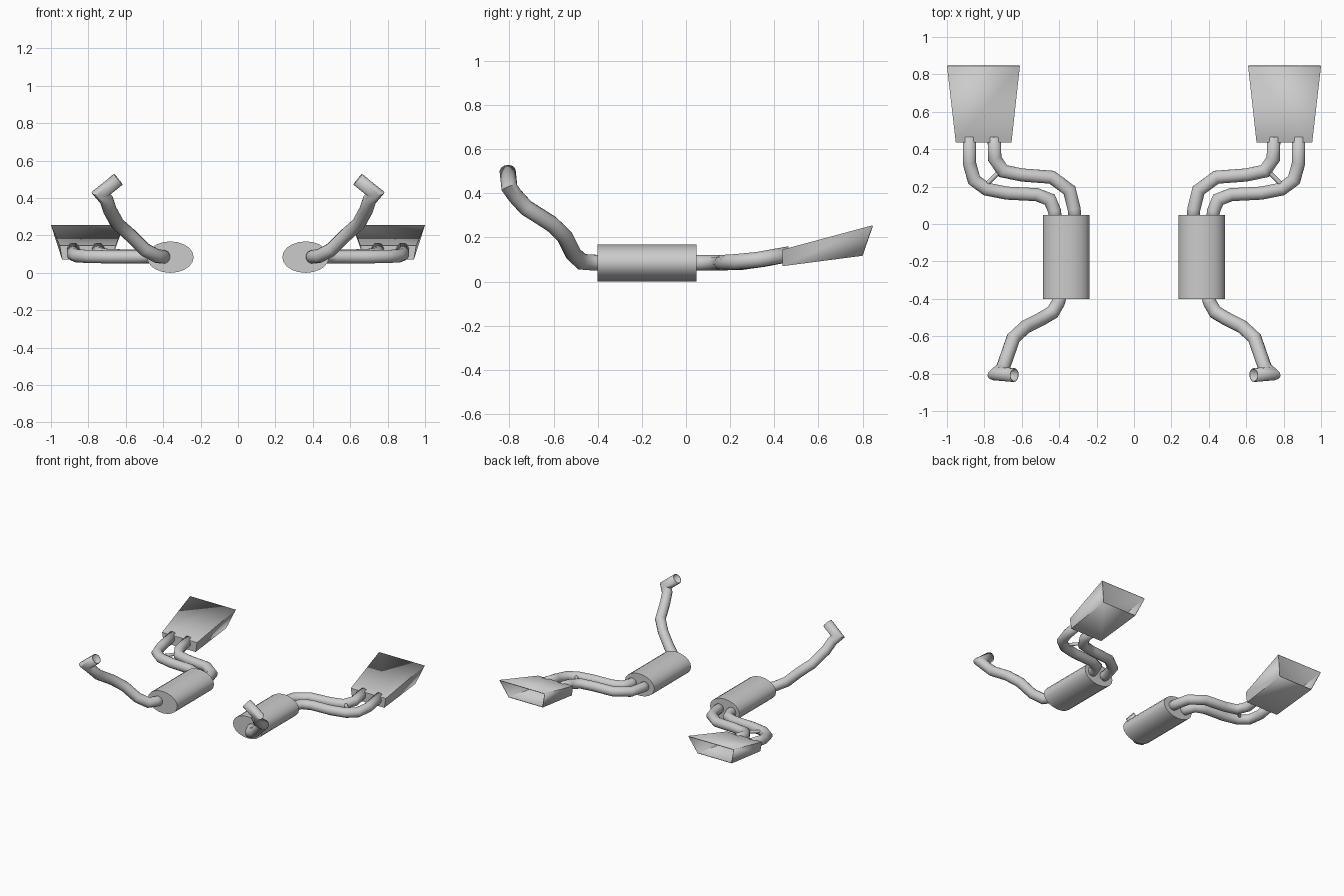
import bpy, bmesh, math
from mathutils import Vector

if "Cube" in bpy.data.objects:
    bpy.data.objects.remove(bpy.data.objects["Cube"])


def finish(name, bm, angle, wall=0.0):
    """Turn a right-hand part into an object mirrored across x = 0."""
    bmesh.ops.recalc_face_normals(bm, faces=bm.faces)
    me = bpy.data.meshes.new(name)
    bm.to_mesh(me)
    bm.free()
    ob = bpy.data.objects.new(name, me)
    bpy.context.collection.objects.link(ob)
    bpy.ops.object.select_all(action='DESELECT')
    ob.select_set(True)
    bpy.context.view_layer.objects.active = ob
    bpy.ops.object.shade_smooth_by_angle(angle=math.radians(angle))
    if wall:
        s = ob.modifiers.new("wall", 'SOLIDIFY')
        s.thickness = wall
        s.offset = -1
    ob.modifiers.new("mirror", 'MIRROR')
    return ob


def bridge(bm, rings):
    """Join consecutive vertex loops with quads."""
    for a, b in zip(rings, rings[1:]):
        n = len(a)
        for i in range(n):
            j = (i + 1) % n
            bm.faces.new((a[i], a[j], b[j], b[i]))


def pipe(name, path, radius, sides=12, wall=0.005):
    """Round tube with mitred bends along a list of points."""
    pts = [Vector(p) for p in path]
    dirs = [(b - a).normalized() for a, b in zip(pts, pts[1:])]
    u = dirs[0].orthogonal().normalized()
    v = dirs[0].cross(u)
    ring = [pts[0] + radius * (u * math.cos(t) + v * math.sin(t))
            for t in (math.tau * i / sides for i in range(sides))]
    bm = bmesh.new()
    rings = [[bm.verts.new(c) for c in ring]]
    for k, d in enumerate(dirs):
        p = pts[k + 1]
        n = d + dirs[k + 1] if k + 1 < len(dirs) else d
        ring = [c + d * ((p - c).dot(n) / d.dot(n)) for c in ring]
        rings.append([bm.verts.new(c) for c in ring])
    bridge(bm, rings)
    return finish(name, bm, 50, wall)


# Muffler: elliptical drum with flat ends
bm = bmesh.new()
rings = [[bm.verts.new((0.362 + 0.125 * math.cos(t), y, 0.084 + 0.084 * math.sin(t)))
          for t in (math.tau * i / 20 for i in range(20))] for y in (-0.40, 0.047)]
bridge(bm, rings)
for r in rings:
    bm.faces.new(r)
finish("muffler", bm, 35)

# Inlet pipe rising to the front
pipe("inlet_pipe", [(0.392, -0.37, 0.085), (0.405, -0.42, 0.086), (0.435, -0.472, 0.09),
                    (0.50, -0.51, 0.125), (0.58, -0.55, 0.205), (0.645, -0.61, 0.262),
                    (0.685, -0.725, 0.335), (0.703, -0.775, 0.39),
                    (0.733, -0.80, 0.425), (0.64, -0.808, 0.50)], 0.037)

# Twin outlet pipes
pipe("outlet_pipe_inner", [(0.315, 0.02, 0.085), (0.32, 0.08, 0.085), (0.345, 0.18, 0.086),
                           (0.44, 0.25, 0.088), (0.60, 0.262, 0.09), (0.70, 0.283, 0.093),
                           (0.745, 0.35, 0.102), (0.747, 0.47, 0.125)], 0.036)
pipe("outlet_pipe_outer", [(0.42, 0.02, 0.085), (0.425, 0.07, 0.085), (0.45, 0.13, 0.085),
                           (0.52, 0.157, 0.085), (0.68, 0.165, 0.085), (0.79, 0.187, 0.087),
                           (0.855, 0.235, 0.09), (0.88, 0.325, 0.099),
                           (0.88, 0.47, 0.125)], 0.036)

# Small brace between the outlet pipes
pipe("pipe_brace", [(0.71, 0.29, 0.10), (0.79, 0.21, 0.095)], 0.012, 8, 0)

# Flared tail tip: closed at the pipes, open at the rear
bm = bmesh.new()
rings = [[bm.verts.new(c) for c in loop] for loop in (
    [(0.667, 0.437, 0.07), (0.94, 0.437, 0.07), (0.953, 0.437, 0.145), (0.655, 0.437, 0.145)],
    [(0.66, 0.80, 0.117), (0.95, 0.80, 0.117), (1.0, 0.845, 0.255), (0.61, 0.845, 0.255)])]
bridge(bm, rings)
bm.faces.new(rings[0])
finish("tail_tip", bm, 30, 0.006)
